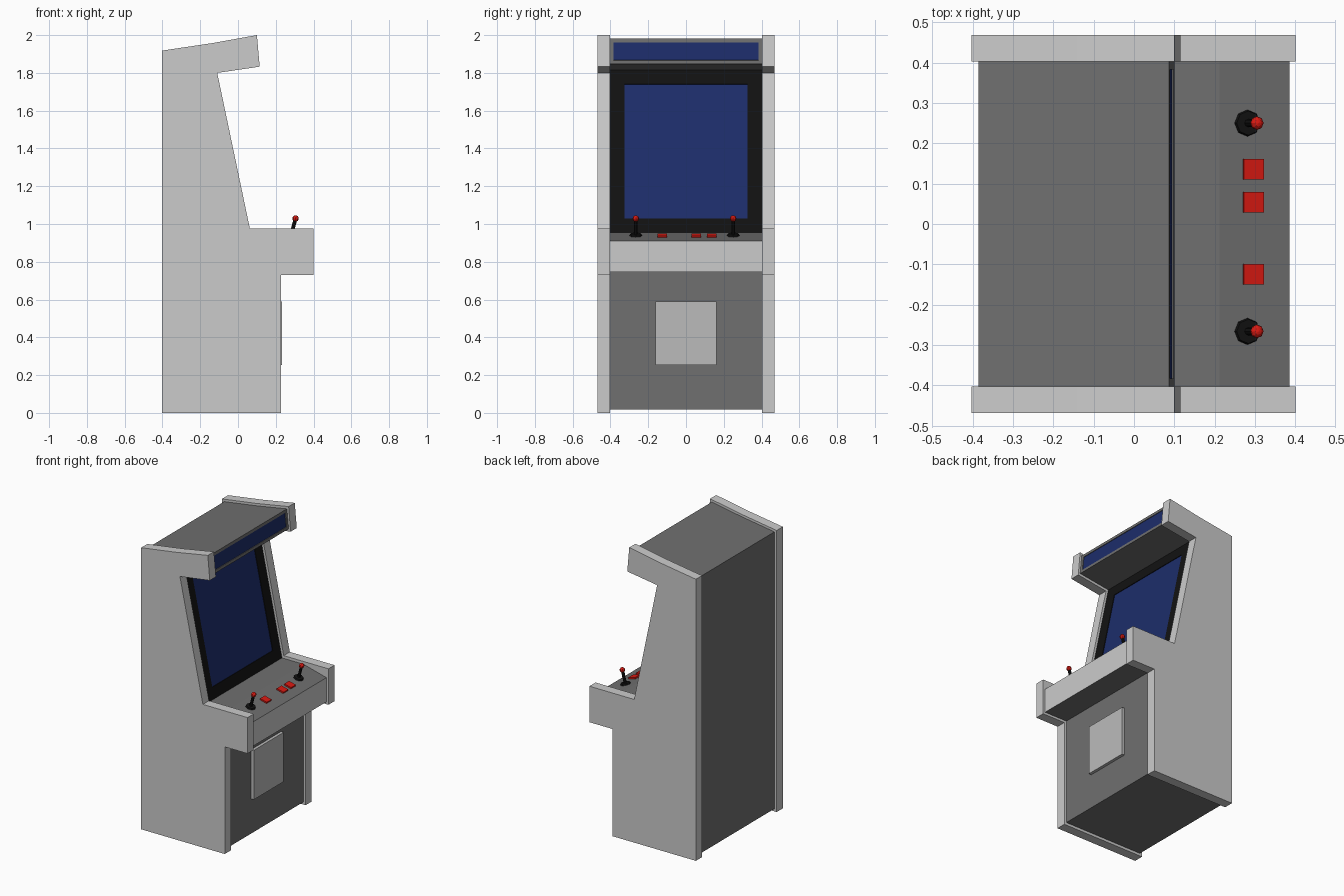
import bpy, bmesh, math
from mathutils import Matrix, Vector

if "Cube" in bpy.data.objects:
    bpy.data.objects.remove(bpy.data.objects["Cube"])


def material(name, r, g, b):
    m = bpy.data.materials.new(name)
    m.diffuse_color = (r, g, b, 1)
    m.use_nodes = True
    m.node_tree.nodes["Principled BSDF"].inputs["Base Color"].default_value = m.diffuse_color
    return m


DARK = material("dark_grey", 0.16, 0.16, 0.16)
BLACK = material("black", 0.006, 0.006, 0.006)
BLUE = material("blue_glass", 0.012, 0.026, 0.145)
RED = material("red", 0.7, 0.01, 0.006)
MID = material("mid_grey", 0.5, 0.5, 0.5)
LIGHT = material("light_grey", 0.8, 0.8, 0.8)


def finish(bm, name, mats=()):
    bmesh.ops.recalc_face_normals(bm, faces=bm.faces)
    me = bpy.data.meshes.new(name)
    bm.to_mesh(me)
    bm.free()
    for m in mats:
        me.materials.append(m)
    ob = bpy.data.objects.new(name, me)
    bpy.context.collection.objects.link(ob)
    return ob


def prism(profile, y0, y1):
    """Extrude an XZ outline from y0 to y1; returns bmesh and its edge faces."""
    bm = bmesh.new()
    a = [bm.verts.new((x, y0, z)) for x, z in profile]
    b = [bm.verts.new((x, y1, z)) for x, z in profile]
    n = len(profile)
    bm.faces.new(a)
    bm.faces.new(b[::-1])
    sides = [bm.faces.new((a[i], b[i], b[(i + 1) % n], a[(i + 1) % n])) for i in range(n)]
    bmesh.ops.recalc_face_normals(bm, faces=bm.faces)
    return bm, sides


def box(name, loc, size, mat, rot=Matrix()):
    bm = bmesh.new()
    bmesh.ops.create_cube(bm, size=1, matrix=Matrix.Translation(loc) @ rot @ Matrix.Diagonal((*size, 1)))
    return finish(bm, name, [mat])


# Side panels
side = [(-0.402, 0), (0.228, 0), (0.228, 0.73), (0.4, 0.73), (0.4, 0.975), (0.063, 0.975),
        (-0.11, 1.8), (0.115, 1.833), (0.1, 2.0), (-0.14, 1.957), (-0.402, 1.918)]
for name, y0, y1 in (("side_panel_near", -0.468, -0.402), ("side_panel_far", 0.402, 0.468)):
    finish(prism(side, y0, y1)[0], name)

# Cabinet body: same outline set in a little, with sloped control panel
body = [(-0.385, 0.018), (0.212, 0.018), (0.212, 0.746), (0.385, 0.746), (0.385, 0.911), (0.212, 0.956),
        (0.05, 0.956), (-0.129, 1.815), (0.1, 1.848), (0.087, 1.981), (-0.14, 1.941), (-0.385, 1.904)]
bm, sides = prism(body, -0.402, 0.402)
sides[3].material_index = 3   # control panel front
screen, marquee = sides[6], sides[8]
screen.material_index = 1
# Screen and marquee glass set into their frames
for face, border, depth in ((screen, 0.076, -0.004), (marquee, 0.019, -0.004)):
    bmesh.ops.inset_region(bm, faces=[face], thickness=border, use_even_offset=True)
    ring = bmesh.ops.inset_region(bm, faces=[face], thickness=0.0005, depth=depth, use_even_offset=True)
    face.material_index = 2
    for f in ring["faces"]:
        f.material_index = 1 if face is screen else 0
finish(bm, "cabinet_body", [DARK, BLACK, BLUE, LIGHT])

# Coin door
box("coin_door", (0.217, 0, 0.422), (0.03, 0.322, 0.336), MID)

# Controls sit square to the sloped panel
slope = math.atan2(0.045, 0.173)
tilt = Matrix.Rotation(slope, 4, 'Y')


def panel_point(x, y):
    return Vector((x, y, 0.956 - (x - 0.212) * math.tan(slope)))


# Buttons
for i, y in enumerate((-0.125, 0.054, 0.136)):
    box(f"button_{i + 1}", panel_point(0.295, y), (0.052, 0.051, 0.02), RED, tilt)

# Joysticks
for i, y in enumerate((-0.266, 0.25)):
    frame = Matrix.Translation(panel_point(0.281, y)) @ tilt
    bm = bmesh.new()
    for sides_n, r1, r2, h in ((8, 0.036, 0.03, 0.02), (8, 0.01, 0.01, 0.18)):
        bmesh.ops.create_cone(bm, cap_ends=True, segments=sides_n, radius1=r1, radius2=r2, depth=h, matrix=frame)
    finish(bm, f"joystick_{i + 1}", [BLACK])
    bm = bmesh.new()
    bmesh.ops.create_uvsphere(bm, u_segments=8, v_segments=6, radius=0.017,
                              matrix=frame @ Matrix.Translation((0, 0, 0.094)))
    finish(bm, f"joystick_ball_{i + 1}", [RED])
